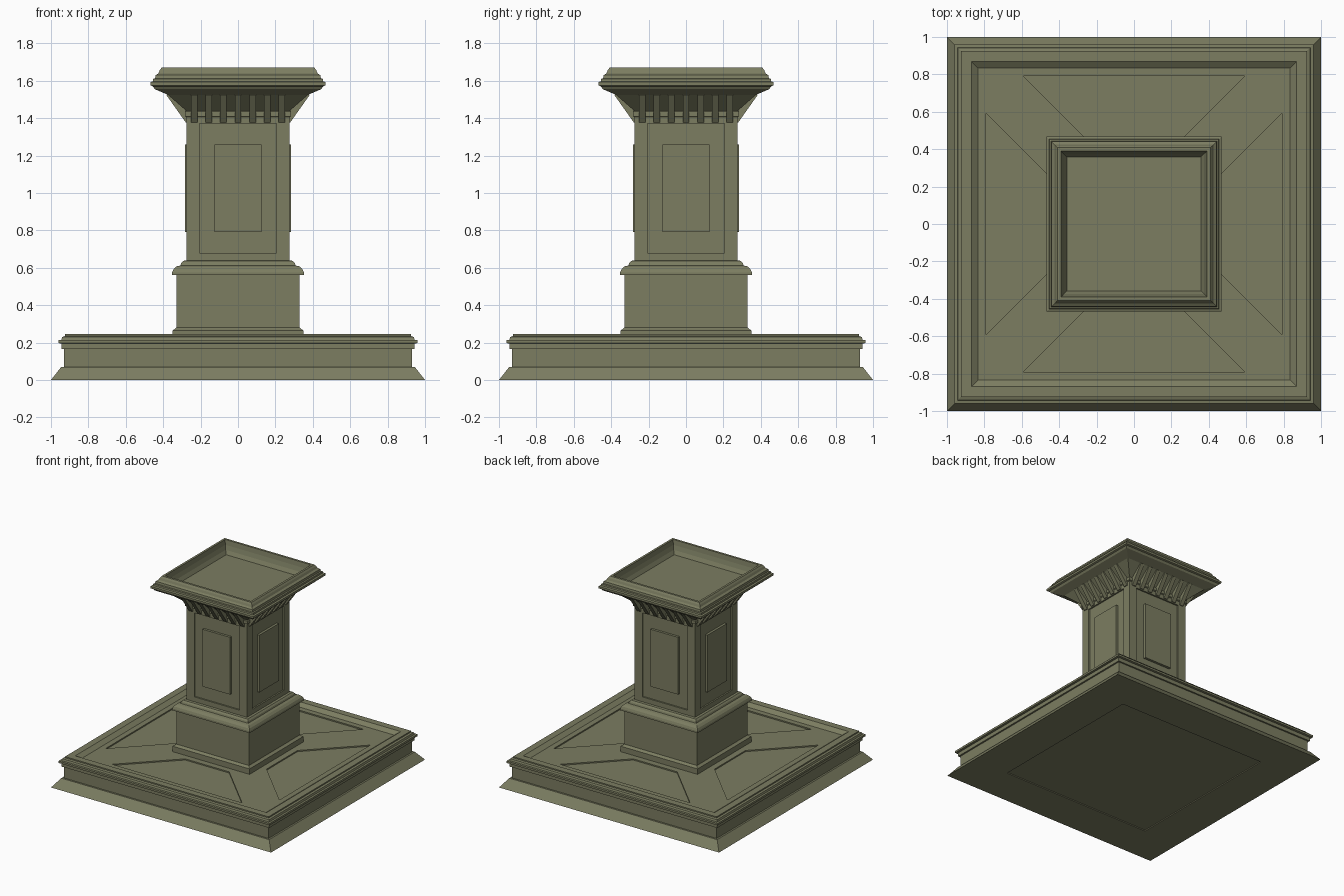
import bpy, bmesh
from mathutils import Matrix
from math import pi

if "Cube" in bpy.data.objects:
    bpy.data.objects.remove(bpy.data.objects["Cube"])

stone = bpy.data.materials.new("olive_stone")
stone.diffuse_color = (0.2, 0.205, 0.12, 1)
stone.use_nodes = True
stone.node_tree.nodes["Principled BSDF"].inputs["Base Color"].default_value = stone.diffuse_color


def finish(bm, name):
    bmesh.ops.recalc_face_normals(bm, faces=bm.faces)
    me = bpy.data.meshes.new(name)
    bm.to_mesh(me)
    bm.free()
    me.materials.append(stone)
    ob = bpy.data.objects.new(name, me)
    bpy.context.collection.objects.link(ob)
    return ob


def square_loft(name, profile):
    """Sweep a (half width, z) profile round a square and cap both ends."""
    bm = bmesh.new()
    rings = [[bm.verts.new((sx * w, sy * w, z))
              for sx, sy in ((-1, -1), (1, -1), (1, 1), (-1, 1))] for w, z in profile]
    for a, b in zip(rings, rings[1:]):
        for i in range(4):
            j = (i + 1) % 4
            bm.faces.new((a[i], a[j], b[j], b[i]))
    bm.faces.new(rings[0][::-1])
    bm.faces.new(rings[-1])
    return finish(bm, name)


def four_prisms(name, outline, sweep, offsets=((0, 0, 0),)):
    """Extrude an outline along sweep, repeat at offsets, then on all four sides."""
    bm = bmesh.new()
    for k in range(4):
        turn = Matrix.Rotation(k * pi / 2, 4, 'Z')
        for off in offsets:
            face = bm.faces.new([bm.verts.new(p) for p in outline])
            new = bmesh.ops.extrude_face_region(bm, geom=[face], use_keep_orig=True)['geom']
            moved = [g for g in new if isinstance(g, bmesh.types.BMVert)]
            bmesh.ops.translate(bm, vec=sweep, verts=moved)
            verts = moved + list(face.verts)
            bmesh.ops.translate(bm, vec=off, verts=verts)
            bmesh.ops.transform(bm, matrix=turn, verts=verts)
    return finish(bm, name)


def carve(ob, cutter):
    mod = ob.modifiers.new("carve", 'BOOLEAN')
    mod.operation = 'DIFFERENCE'
    mod.solver = 'EXACT'
    mod.object = cutter
    bpy.context.view_layer.objects.active = ob
    bpy.ops.object.modifier_apply(modifier=mod.name)
    bpy.data.objects.remove(cutter)


def rect(w, y, z0, z1):
    return [(-w, y, z0), (w, y, z0), (w, y, z1), (-w, y, z1)]


# Stepped base slab with raised rim, shallow recess underneath
base = square_loft("base_slab", [
    (0.68, 0.008), (0.68, 0), (1, 0), (0.945, 0.07), (0.93, 0.07), (0.93, 0.165), (0.943, 0.165),
    (0.943, 0.195), (0.96, 0.197), (0.96, 0.213), (0.945, 0.215), (0.94, 0.23),
    (0.925, 0.235), (0.925, 0.245), (0.87, 0.245), (0.835, 0.22)])

# Sunken trapezoid panels in the base floor
carve(base, four_prisms("floor_cutter", [
    (-0.59, -0.79, 0.21), (0.59, -0.79, 0.21), (0.2, -0.4, 0.21), (-0.2, -0.4, 0.21)],
    (0, 0, 0.05)))

# Pedestal block with plinth and moulded top
square_loft("pedestal", [
    (0.35, 0.215), (0.35, 0.265), (0.335, 0.275), (0.33, 0.28), (0.33, 0.56), (0.352, 0.56),
    (0.352, 0.575), (0.345, 0.592), (0.33, 0.607), (0.308, 0.612), (0.304, 0.625),
    (0.293, 0.637), (0.275, 0.64)])

# Column shaft with sunken frames on each side
shaft = square_loft("column_shaft", [(0.275, 0.63), (0.275, 1.45)])
carve(shaft, four_prisms("frame_cutter", rect(0.205, -0.263, 0.68, 1.37), (0, -0.05, 0)))

# Raised centre panel on each side
four_prisms("raised_panel", rect(0.125, -0.255, 0.79, 1.26), (0, -0.028, 0))

# Flared capital with hollow tray top
square_loft("capital", [
    (0.275, 1.405), (0.284, 1.41), (0.284, 1.435), (0.278, 1.44), (0.375, 1.525),
    (0.445, 1.555), (0.455, 1.57), (0.468, 1.575), (0.468, 1.592), (0.455, 1.597),
    (0.453, 1.61), (0.443, 1.613), (0.44, 1.63), (0.425, 1.64), (0.418, 1.657),
    (0.408, 1.67), (0.39, 1.67), (0.384, 1.63), (0.374, 1.595), (0.358, 1.565)])

# Row of seven slanted brackets under each capital edge
four_prisms("capital_brackets", [
    (-0.017, -0.265, 1.375), (-0.017, -0.28, 1.378), (-0.017, -0.382, 1.522),
    (-0.017, -0.37, 1.535), (-0.017, -0.265, 1.44)], (0.034, 0, 0),
    [(i * 0.078, 0, 0) for i in range(-3, 4)])
